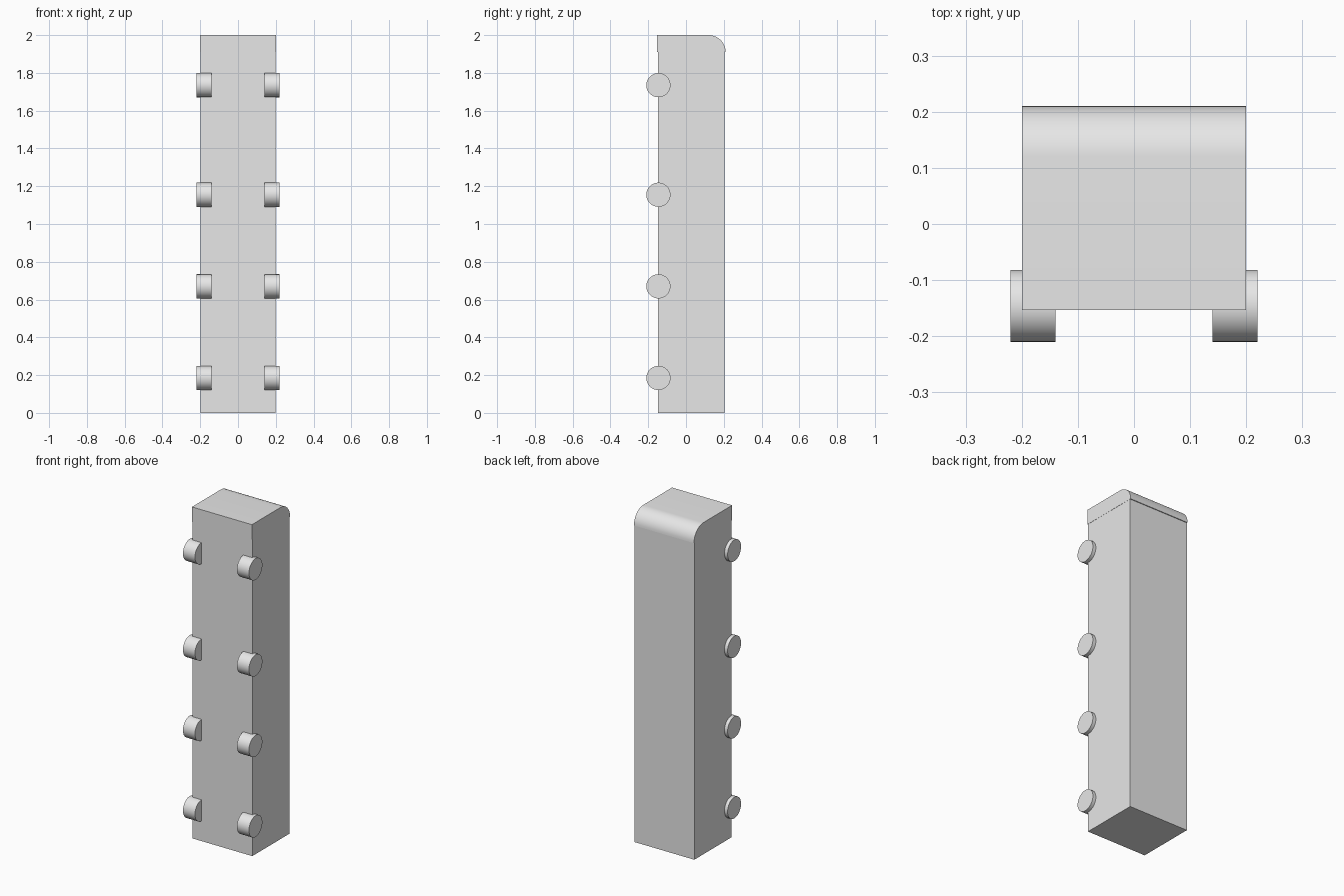
import bpy, math

cube = bpy.data.objects.get("Cube")
if cube:
    bpy.data.objects.remove(cube, do_unlink=True)

grey = bpy.data.materials.new("plain_grey")
grey.use_nodes = True
grey.diffuse_color = (0.8, 0.8, 0.8, 1)
grey.node_tree.nodes["Principled BSDF"].inputs["Base Color"].default_value = (0.8, 0.8, 0.8, 1)


def smooth(obj):
    bpy.ops.object.select_all(action='DESELECT')
    obj.select_set(True)
    bpy.context.view_layer.objects.active = obj
    bpy.ops.object.shade_smooth_by_angle(angle=math.radians(30))


def extrude_profile(name, profile, half_width):
    """Extrude a closed (y, z) side profile across x."""
    n = len(profile)
    verts = [(x, y, z) for x in (-half_width, half_width) for y, z in profile]
    faces = [tuple(reversed(range(n))), tuple(range(n, 2 * n))]
    faces += [(i, (i + 1) % n, (i + 1) % n + n, i + n) for i in range(n)]
    mesh = bpy.data.meshes.new(name)
    mesh.from_pydata(verts, [], faces)
    mesh.materials.append(grey)
    obj = bpy.data.objects.new(name, mesh)
    bpy.context.collection.objects.link(obj)
    smooth(obj)
    return obj


HALF = 0.2
SEAM = 1.91

# Tall main body
extrude_profile("body", [(-0.148, 0), (0.205, 0), (0.205, SEAM), (-0.148, SEAM)], HALF - 0.001)

# Slightly proud cap with a rounded back edge
radius = 2 - SEAM
arc = [(0.21 - radius + radius * math.cos(a), SEAM + radius * math.sin(a))
       for a in (math.pi / 2 * i / 12 for i in range(13))]
extrude_profile("cap", [(-0.153, SEAM)] + arc + [(-0.153, 2)], HALF)

# Rollers in pairs along the front edges
for side, x in (("right", -0.18), ("left", 0.18)):
    for i, z in enumerate((0.185, 0.67, 1.155, 1.735)):
        bpy.ops.mesh.primitive_cylinder_add(
            vertices=48, radius=0.064, depth=0.08,
            location=(x, -0.146, z), rotation=(0, math.pi / 2, 0))
        roller = bpy.context.object
        roller.name = f"{side}_roller_{i + 1}"
        roller.data.materials.append(grey)
        smooth(roller)
